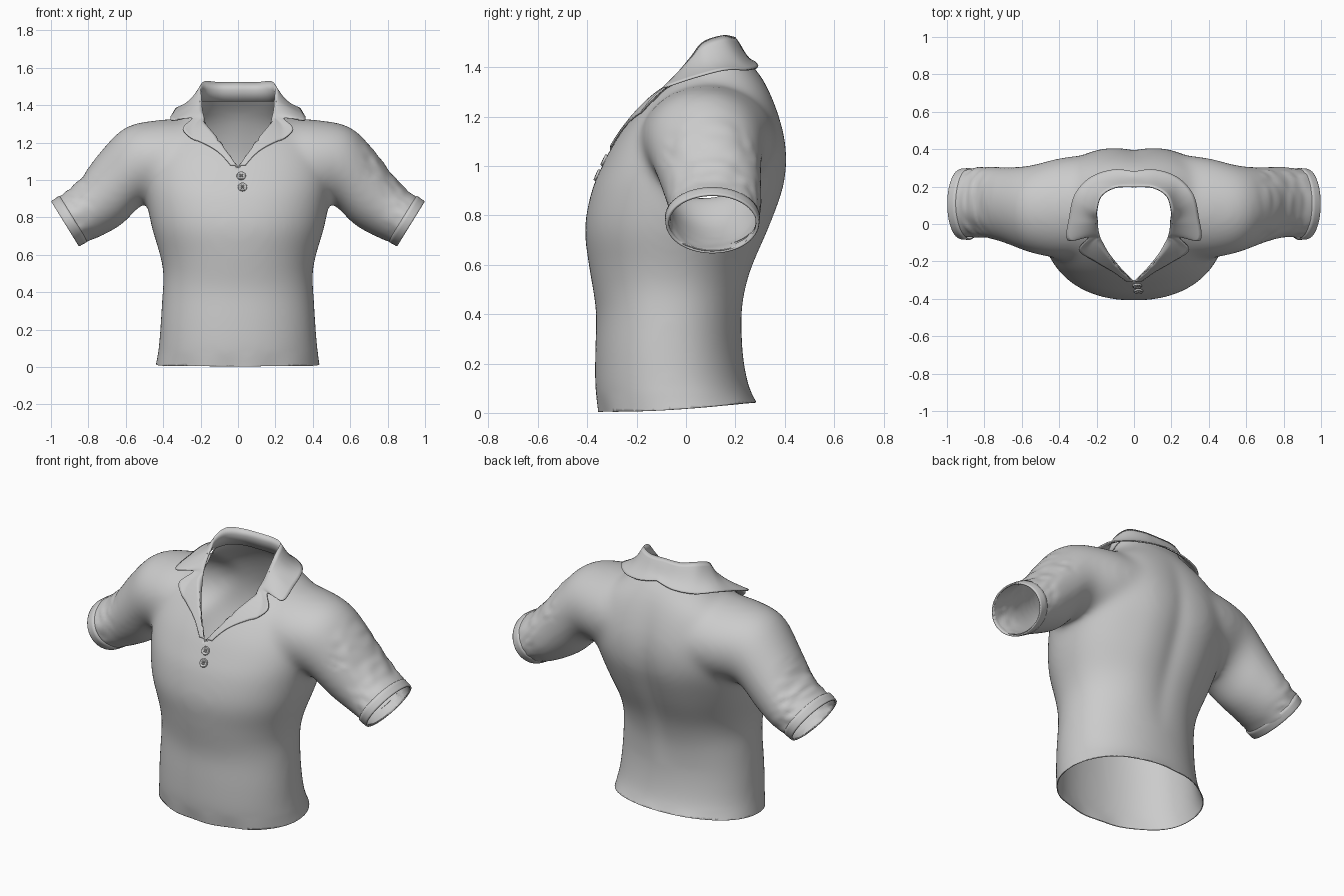
import bpy, bmesh, math
from mathutils import Vector, noise
from mathutils.bvhtree import BVHTree

if "Cube" in bpy.data.objects:
    bpy.data.objects.remove(bpy.data.objects["Cube"])


def spline(pts, n):
    """Catmull-Rom through tuples of any length."""
    out = []
    for i in range(len(pts) - 1):
        a, b, c, d = (pts[max(0, min(len(pts) - 1, i + k))] for k in (-1, 0, 1, 2))
        for s in range(n):
            t = s / n
            out.append(tuple(.5 * (2*q + (r - p)*t + (2*p - 5*q + 4*r - w)*t*t + (3*q - p - 3*r + w)*t**3)
                             for p, q, r, w in zip(a, b, c, d)))
    return out + [tuple(pts[-1])]


def loft(bm, rings, wrap=True, cap=False):
    vs = [[bm.verts.new(p) for p in r] for r in rings]
    n = len(vs[0])
    for a, b in zip(vs, vs[1:]):
        for i in range(n if wrap else n - 1):
            j = (i + 1) % n
            bm.faces.new((a[i], a[j], b[j], b[i]))
    if cap:
        bm.faces.new(vs[0])
        bm.faces.new(vs[-1])


def make(name, bm):
    bmesh.ops.recalc_face_normals(bm, faces=bm.faces)
    for f in bm.faces:
        f.smooth = True
    me = bpy.data.meshes.new(name)
    bm.to_mesh(me)
    bm.free()
    ob = bpy.data.objects.new(name, me)
    bpy.context.collection.objects.link(ob)
    return ob


def spow(v, e):
    return math.copysign(abs(v) ** e, v)


def ellipse(c, u, v, n=48, power=2.0):
    e = 2 / power
    return [c + u * spow(math.cos(2*math.pi*i/n), e) + v * spow(math.sin(2*math.pi*i/n), e)
            for i in range(n)]


# torso sections: z, half width, front y, back y
TORSO = [(-.08, .46, -.345, .355), (0, .444, -.354, .312), (.1, .425, -.368, .257), (.25, .414, -.368, .229),
         (.4, .404, -.364, .228), (.5, .4, -.377, .243), (.6, .418, -.394, .273), (.75, .462, -.41, .336),
         (.9, .49, -.382, .39), (1.0, .5, -.34, .406), (1.1, .49, -.288, .402), (1.2, .45, -.217, .378),
         (1.28, .38, -.147, .349), (1.34, .29, -.08, .319), (1.4, .225, -.03, .276),
         (1.44, .212, -.02, .239), (1.52, .19, 0, .2)]
# sleeve sections: top x, top z, under x, under z, centre y, half depth
SLEEVE = [(.25, 1.33, .2, .87, .095, .275), (.42, 1.322, .36, .875, .085, .27), (.6, 1.283, .5, .873, .08, .235),
          (.74, 1.147, .62, .762, .1, .206), (.86, .99, .74, .695, .118, .192), (.995, .885, .85, .65, .107, .184),
          (1.08, .82, .93, .59, .105, .184)]
# collar stations: fold line xyz, outer edge xyz, from back centre to V point
COLLAR = [(0, .2, 1.52, 0, .28, 1.42), (.1, .195, 1.52, .11, .29, 1.4), (.175, .15, 1.526, .23, .25, 1.39),
          (.2, .07, 1.5, .315, .16, 1.39), (.197, .02, 1.44, .345, .04, 1.36), (.193, -.03, 1.38, .355, -.085, 1.32),
          (.185, -.065, 1.34, .245, -.07, 1.33), (.172, -.095, 1.29, .295, -.14, 1.27),
          (.135, -.16, 1.22, .205, -.2, 1.19), (.07, -.24, 1.12, .11, -.255, 1.12), (.004, -.306, 1.05, .04, -.305, 1.06)]
stations = spline(COLLAR, 7)

# body volume: torso and two sleeves fused by voxel remesh
bm = bmesh.new()
loft(bm, [ellipse(Vector((0, (f + b) / 2, z)), Vector((w, 0, 0)), Vector((0, (b - f) / 2, 0)), 72,
                  2.12 if z < .6 else min(2.4, 2.12 + (z - .6) * .7))
          for z, w, f, b in spline(TORSO, 4)], cap=True)
for s in (1, -1):
    loft(bm, [ellipse(Vector((s*(tx + ux) / 2, yc, (tz + uz) / 2)), Vector((s*(tx - ux) / 2, 0, (tz - uz) / 2)),
                      Vector((0, hy, 0))) for tx, tz, ux, uz, yc, hy in spline(SLEEVE, 5)], cap=True)
raw = make("body_volume", bm)
m = raw.modifiers.new("fuse", 'REMESH')
m.mode, m.voxel_size = 'VOXEL', .015
m = raw.modifiers.new("relax", 'SMOOTH')
m.factor, m.iterations = .5, 42
bm = bmesh.new()
bm.from_mesh(bpy.data.meshes.new_from_object(raw.evaluated_get(bpy.context.evaluated_depsgraph_get())))
bpy.data.objects.remove(raw)

# open the hem
bmesh.ops.bisect_plane(bm, geom=bm.verts[:] + bm.edges[:] + bm.faces[:], plane_co=(0, 0, .026),
                       plane_no=(0, -.063, 1), clear_inner=True)
# open the sleeves
for s in (1, -1):
    co, no = Vector((s*.9225, .107, .7675)), Vector((s*.85, 0, -.53))
    bmesh.ops.bisect_plane(bm, geom=bm.verts[:] + bm.edges[:] + bm.faces[:], plane_co=co, plane_no=no)
    gone = [f for f in bm.faces if s*f.calc_center_median().x > .65 and (f.calc_center_median() - co).dot(no) > 0]
    bmesh.ops.delete(bm, geom=gone, context='FACES')

# open the neck inside the fold line
outline = [(p[0], p[1]) for p in stations]
outline += [(-x, y) for x, y in reversed(outline)]


def in_neck(p):
    x, y = p.x / 1.06, p.y / (1.04 if p.y > 0 else 1.01)
    hit = False
    for (ax, ay), (bx, by) in zip(outline, outline[1:] + outline[:1]):
        if (ay > y) != (by > y) and x < ax + (y - ay) * (bx - ax) / (by - ay):
            hit = not hit
    return hit


bmesh.ops.delete(bm, geom=[f for f in bm.faces if f.calc_center_median().z > .95 and in_neck(f.calc_center_median())],
                 context='FACES')
# even out the cut neckline
rim = [v for v in bm.verts if v.is_boundary and v.co.z > .95]
for _ in range(6):
    new = {}
    for v in rim:
        near = [e.other_vert(v).co for e in v.link_edges if e.is_boundary]
        new[v] = v.co * .5 + sum(near, Vector()) / len(near) * .5
    for v, co in new.items():
        v.co = co

# spine groove, sleeve wrinkles and hem ripple
bm.normal_update()
for v in bm.verts:
    x, y, z = v.co
    d = 0
    if y > .1 and .3 < z < 1.36 and abs(x) < .45:
        fade = math.sin(math.pi * (z - .3) / 1.06)
        d += fade * (.008 * math.exp(-((abs(x) - .17) / .1)**2) - .012 * math.exp(-(x / .06)**2))
    if abs(x) > .62:
        k = math.exp(-((abs(x) - .87) / .07)**2) + (.7 * math.exp(-((x - .72) / .05)**2) if z > 1 else 0)
        d += .009 * k * noise.noise(Vector((x*22 + z*14, y*7, z*22)))
    if z < .08:
        d += .003 * math.sin(x * 27) * (1 - z / .08)
        v.co.z -= .013 * max(0, 1 - ((y + .03) / .3)**2) * (1 - z / .08)
    v.co += v.normal * d
tree = BVHTree.FromBMesh(bm)
body = make("shirt_body", bm)
m = body.modifiers.new("cloth", 'SOLIDIFY')
m.thickness, m.offset = .005, -1

# folded collar with notched lapels, one half mirrored
bm = bmesh.new()
rows = []
for p in stations:
    F, E = Vector(p[:3]), Vector(p[3:])
    drop = max(.004, F.z - 1.42)
    g = 1.05 if F.y > 0 else 1.02
    row = [Vector((F.x*g, F.y*g, F.z - drop)), F - Vector((0, 0, drop*.4))]
    for i in range(10):
        t = i / 9
        q = F.lerp(E, t)
        q.z -= .02 * math.sin(math.pi * t) * min(1, drop / .08)
        hit = tree.ray_cast(Vector((q.x, q.y, 2)), Vector((0, 0, -1)))[0]
        if hit and hit.z > .95:
            q.z = max(q.z, hit.z + .011)
        row.append(q)
    row[0].z = min(row[0].z, row[2].z - .004)
    rows.append(row)
loft(bm, rows, wrap=False)
collar = make("collar", bm)
m = collar.modifiers.new("mirror", 'MIRROR')
m.merge_threshold = .002
m = collar.modifiers.new("cloth", 'SOLIDIFY')
m.thickness, m.offset = .007, 0

# turned sleeve cuffs
for s, side in ((1, "left"), (-1, "right")):
    bm = bmesh.new()
    co, ax = Vector((s*.9215, .107, .7675)), Vector((s*.85, 0, -.53))
    loft(bm, [ellipse(co + ax*a, Vector((s*.0725, 0, .1175))*k, Vector((0, .184*k, 0)), 64)
              for a, k in ((-.05, 1.0), (-.046, 1.045), (-.03, 1.04), (-.004, 1.03), (.004, 1.015),
                           (.004, .97), (-.008, .955), (-.03, .97))])
    make("cuff_" + side, bm)

# buttons with rims and thread knots
for i, (x, z) in enumerate(((.017, 1.022), (.024, .962))):
    hit, nrm, _, _ = tree.ray_cast(Vector((x, -1, z)), Vector((0, 1, 0)))
    bm = bmesh.new()
    X, Y, Z = Vector((1, 0, 0)), Vector((0, 1, 0)), Vector((0, 0, 1))
    loft(bm, [ellipse(Z*h, X*r, Y*r, 24) for r, h in
              ((.023, -.006), (.025, .004), (.023, .009), (.019, .009), (.016, .005), (.001, .005))], cap=True)
    for a in range(4):
        ang = math.pi / 4 + a * math.pi / 2
        knot = bmesh.ops.create_icosphere(bm, subdivisions=2, radius=.0045)
        bmesh.ops.translate(bm, verts=knot["verts"], vec=(.007*math.cos(ang), .007*math.sin(ang), .006))
    b = make("button_%d" % (i + 1), bm)
    if nrm.y > 0:
        nrm = -nrm
    b.location = hit
    b.rotation_euler = nrm.to_track_quat('Z', 'Y').to_euler()
